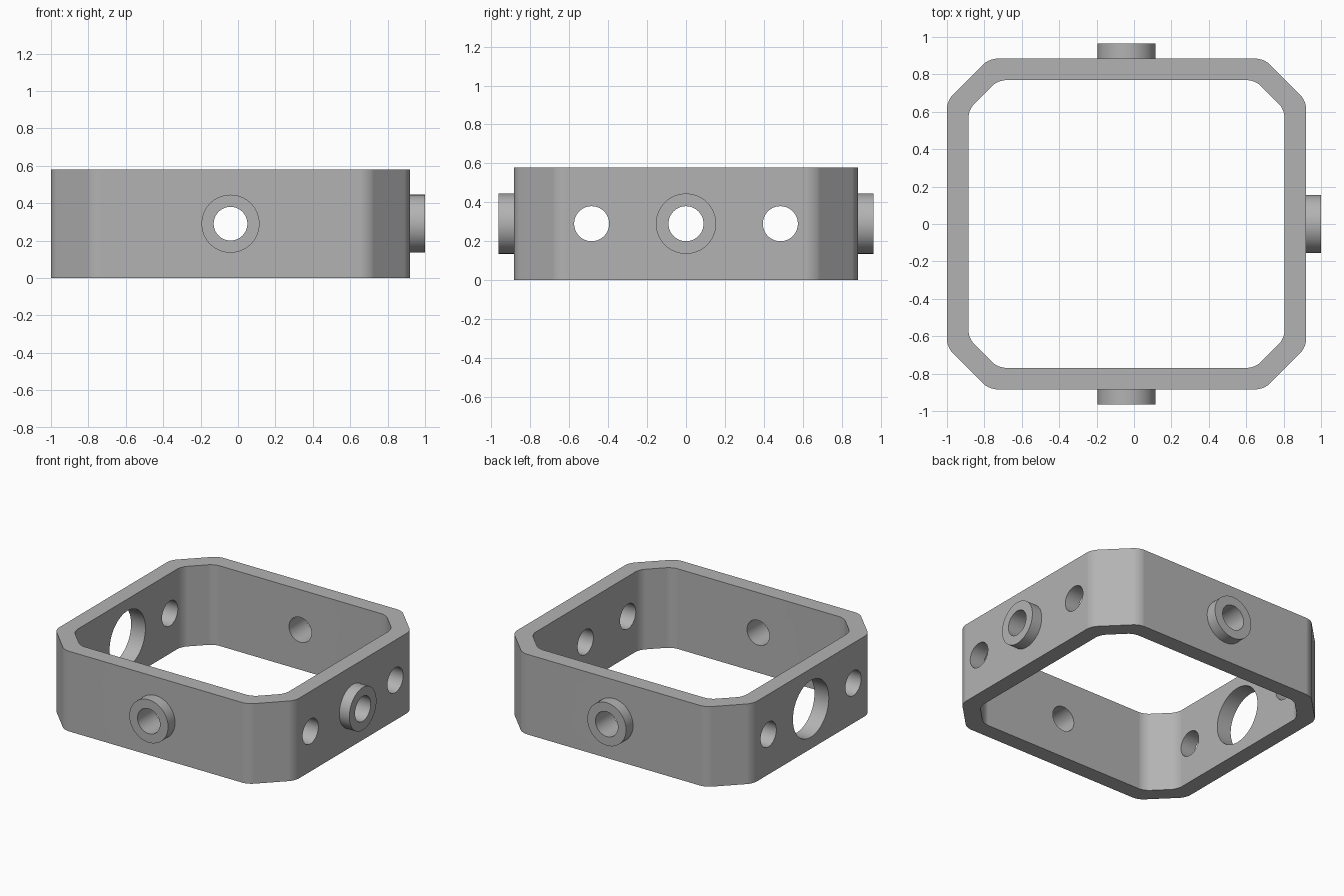
import bpy, bmesh, math
from mathutils import Vector, Matrix

CX, CZ = -0.04, 0.29             # centre of the frame
HALF_X, HALF_Y = 0.96, 0.884     # outer half sizes
HEIGHT, WALL, CHAMFER = 0.58, 0.115, 0.225
HOLE_R, BOSS_R, BIG_R = 0.09, 0.155, 0.205
SIDE_Y, REACH = 0.485, 0.08

cube = bpy.data.objects.get("Cube")
if cube:
    bpy.data.objects.remove(cube, do_unlink=True)

grey = bpy.data.materials.new("machined grey")
grey.use_nodes = True
COLOUR = (0.45, 0.45, 0.45, 1)
grey.diffuse_color = COLOUR
grey.node_tree.nodes["Principled BSDF"].inputs["Base Color"].default_value = COLOUR


def make_object(name, bm):
    bmesh.ops.recalc_face_normals(bm, faces=bm.faces)
    mesh = bpy.data.meshes.new(name)
    bm.to_mesh(mesh)
    bm.free()
    mesh.materials.append(grey)
    obj = bpy.data.objects.new(name, mesh)
    bpy.context.collection.objects.link(obj)
    return obj


def octagon_prism(name, hx, hy, chamfer, radius, z0, z1):
    """Rectangle with cut corners, upright edges rounded."""
    quarter = [(hx, hy - chamfer), (hx - chamfer, hy)]
    pts = []
    for sx, sy in ((1, 1), (-1, 1), (-1, -1), (1, -1)):
        corner = [(CX + sx * x, sy * y) for x, y in quarter]
        pts += corner if sx * sy > 0 else corner[::-1]
    bm = bmesh.new()
    base = bm.faces.new([bm.verts.new((x, y, z0)) for x, y in pts])
    top = bmesh.ops.extrude_face_region(bm, geom=[base])["geom"]
    verts = [v for v in top if isinstance(v, bmesh.types.BMVert)]
    bmesh.ops.translate(bm, verts=verts, vec=(0, 0, z1 - z0))
    upright = [e for e in bm.edges if abs(e.verts[0].co.z - e.verts[1].co.z) > 0.1]
    bmesh.ops.bevel(bm, geom=upright, offset=radius * math.tan(math.pi / 8),
                    offset_type='OFFSET', segments=6, profile=0.5, affect='EDGES')
    return make_object(name, bm)


def cylinder(name, start, end, radius):
    start, end = Vector(start), Vector(end)
    axis = end - start
    turn = axis.to_track_quat('Z', 'Y').to_matrix().to_4x4()
    bm = bmesh.new()
    bmesh.ops.create_cone(bm, cap_ends=True, segments=64, radius1=radius, radius2=radius,
                          depth=axis.length,
                          matrix=Matrix.Translation((start + end) / 2) @ turn)
    return make_object(name, bm)


def combine(tool, operation):
    mod = frame.modifiers.new(tool.name, 'BOOLEAN')
    mod.object, mod.operation, mod.solver = tool, operation, 'EXACT'
    bpy.context.view_layer.objects.active = frame
    bpy.ops.object.modifier_apply(modifier=mod.name)
    bpy.data.objects.remove(tool, do_unlink=True)


# Hollow ring frame
frame = octagon_prism("ring_frame", HALF_X, HALF_Y, CHAMFER, 0.1, 0, HEIGHT)
inner_chamfer = CHAMFER - WALL * (2 - math.sqrt(2))
combine(octagon_prism("inner_cutter", HALF_X - WALL, HALF_Y - WALL, inner_chamfer,
                      0.1, -0.2, HEIGHT + 0.2), 'DIFFERENCE')

# Round bosses on the front, back and left walls
right_face, left_face = CX - HALF_X, CX + HALF_X
for side in (-1, 1):
    combine(cylinder("boss", (CX, side * (HALF_Y - 0.05), CZ),
                     (CX, side * (HALF_Y + REACH), CZ), BOSS_R), 'UNION')
combine(cylinder("boss", (left_face - 0.05, 0, CZ), (left_face + REACH, 0, CZ), BOSS_R), 'UNION')

# Holes through the bosses, the paired side holes and the large port
combine(cylinder("cross_hole", (CX, -1.2, CZ), (CX, 1.2, CZ), HOLE_R), 'DIFFERENCE')
for side in (-1, 1):
    combine(cylinder("side_hole", (-1.2, side * SIDE_Y, CZ), (1.2, side * SIDE_Y, CZ), HOLE_R),
            'DIFFERENCE')
combine(cylinder("boss_hole", (0.5, 0, CZ), (1.2, 0, CZ), HOLE_R), 'DIFFERENCE')
combine(cylinder("large_port", (-1.2, 0, CZ), (-0.6, 0, CZ), BIG_R), 'DIFFERENCE')

# Smooth curved faces, keep flat walls flat
bpy.ops.object.select_all(action='DESELECT')
frame.select_set(True)
bpy.context.view_layer.objects.active = frame
bpy.ops.object.shade_smooth_by_angle(angle=math.radians(30))
weighted = frame.modifiers.new("flat_walls", 'WEIGHTED_NORMAL')
weighted.keep_sharp = True
